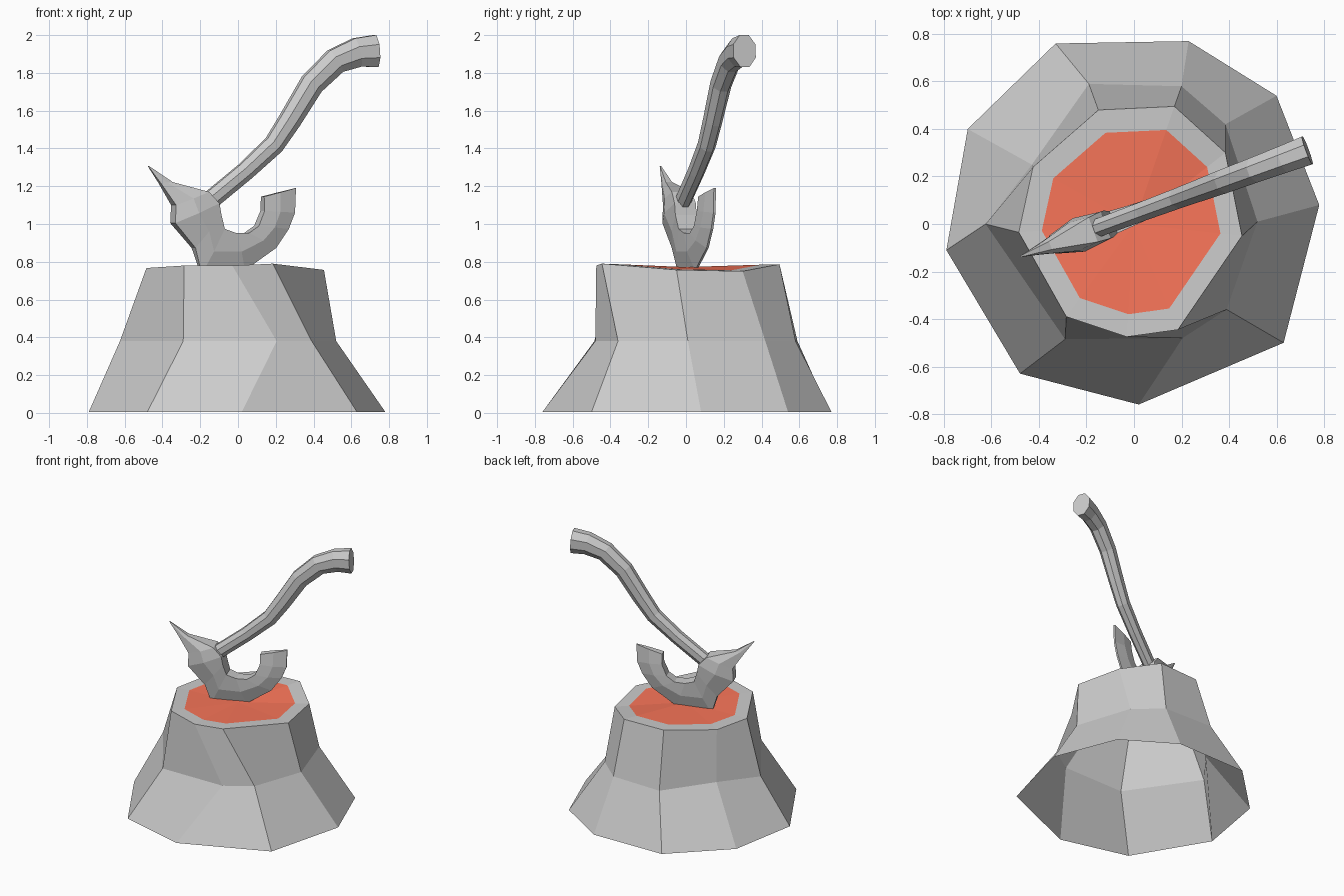
import bpy, math
from mathutils import Vector

if "Cube" in bpy.data.objects:
    bpy.data.objects.remove(bpy.data.objects["Cube"])

TILT = math.radians(20.3)      # heading of the axe plane
K = math.cos(TILT)


def make(name, verts, faces):
    me = bpy.data.meshes.new(name)
    me.from_pydata(verts, [], faces)
    me.validate()
    ob = bpy.data.objects.new(name, me)
    bpy.context.collection.objects.link(ob)
    return ob


def bridge(rings, n):
    return [(r * n + i, r * n + (i + 1) % n, (r + 1) * n + (i + 1) % n, (r + 1) * n + i)
            for r in range(rings - 1) for i in range(n)]


def fix_normals(ob):
    import bmesh
    bm = bmesh.new()
    bm.from_mesh(ob.data)
    bmesh.ops.recalc_face_normals(bm, faces=bm.faces)
    bm.to_mesh(ob.data)
    bm.free()


# Stump: three irregular nine-sided rings, open underneath, plus a pale rim
bottom = [(-.33, .76), (.23, .77), (.60, .54), (.78, .08), (.63, -.50),
          (.02, -.76), (-.48, -.63), (-.79, -.11), (-.70, .40)]
middle = [(-.19, .59), (.20, .58), (.385, .42), (.52, .01), (.39, -.36),
          (.205, -.48), (-.29, -.485), (-.625, 0), (-.43, .25)]
top = [(-.15, .48), (.17, .495), (.385, .30), (.455, -.05), (.185, -.445),
       (-.03, -.475), (-.285, -.39), (-.485, -.035), (-.425, .24)]
top_z = [.785, .787, .75, .757, .79, .78, .78, .767, .77]
inner = [(x * .8, y * .8, z * .8 + .775 * .2) for (x, y), z in zip(top, top_z)]
verts = [(x, y, .005) for x, y in bottom] + [(x, y, .38) for x, y in middle]
verts += [(x, y, z) for (x, y), z in zip(top, top_z)] + inner
make("stump", verts, bridge(4, 9))

# Red cut wood in the middle of the stump top
centre = (0, 0, .772)
wood = make("cut_wood", inner + [centre], [(i, (i + 1) % 9, 9) for i in range(9)])
mat = bpy.data.materials.new("red_wood")
mat.diffuse_color = (.95, .18, .10, 1)
mat.use_nodes = True
mat.node_tree.nodes["Principled BSDF"].inputs["Base Color"].default_value = mat.diffuse_color
wood.data.materials.append(mat)

# Axe head: hexagonal sections from the blade horn round to the back spike
# (outer x, z, inner x, z, half thickness at outer, middle, inner)
sections = [
    (.305, 1.19, .13, 1.145, .006, .02, .025),
    (.30, 1.06, .13, 1.07, .006, .03, .033),
    (.267, .974, .098, .99, .006, .035, .037),
    (.20, .873, .045, .952, .006, .037, .04),
    (.035, .755, -.024, .952, .006, .04, .045),
    (-.195, .735, -.087, .974, .01, .042, .05),
    (-.235, .873, -.108, 1.048, .03, .055, .06),
    (-.345, 1.005, -.119, 1.11, .04, .075, .06),
    (-.341, 1.10, -.172, 1.17, .038, .062, .055),
    (-.415, 1.217, -.352, 1.222, .018, .024, .018),
    (-.477, 1.307, -.472, 1.307, .003, .003, .003)]
verts = []
for ox, oz, ix, iz, a, b, c in sections:
    mx, mz = (ox + ix) / 2, (oz + iz) / 2
    pts = [(ox, a, oz), (mx, b, mz), (ix, c, iz), (ix, -c, iz), (mx, -b, mz), (ox, -a, oz)]
    verts += [(x / K, y, z) for x, y, z in pts]
n = len(sections)
head = make("axe_head", verts, bridge(n, 6) + [tuple(range(6)), tuple(range(6 * n - 6, 6 * n))])

# Axe handle: eight-sided oval sweep (x, z, half height, half width)
path = [(-.20, 1.08, .05, .038), (-.145, 1.127, .05, .04), (.04, 1.28, .05, .042),
        (.19, 1.42, .055, .045), (.275, 1.55, .06, .048), (.39, 1.74, .065, .053),
        (.515, 1.862, .07, .056), (.63, 1.908, .08, .06), (.73, 1.916, .088, .065)]
pts = [Vector((x / K, 0, z)) for x, z, h, w in path]
verts = []
for i, (x, z, h, w) in enumerate(path):
    t = (pts[min(i + 1, len(pts) - 1)] - pts[max(i - 1, 0)]).normalized()
    up = Vector((-t.z, 0, t.x))
    for k in range(8):
        a = math.tau * (k + .5) / 8
        verts.append(pts[i] + up * h * 1.04 * math.sin(a) + Vector((0, w * 1.04 * math.cos(a), 0)))
n = len(path)
handle = make("axe_handle", verts, bridge(n, 8) + [tuple(range(8)), tuple(range(8 * n - 8, 8 * n))])

# Turn the axe into place
for ob in (head, handle):
    fix_normals(ob)
    ob.rotation_euler.z = TILT
    ob.location.y = .04
